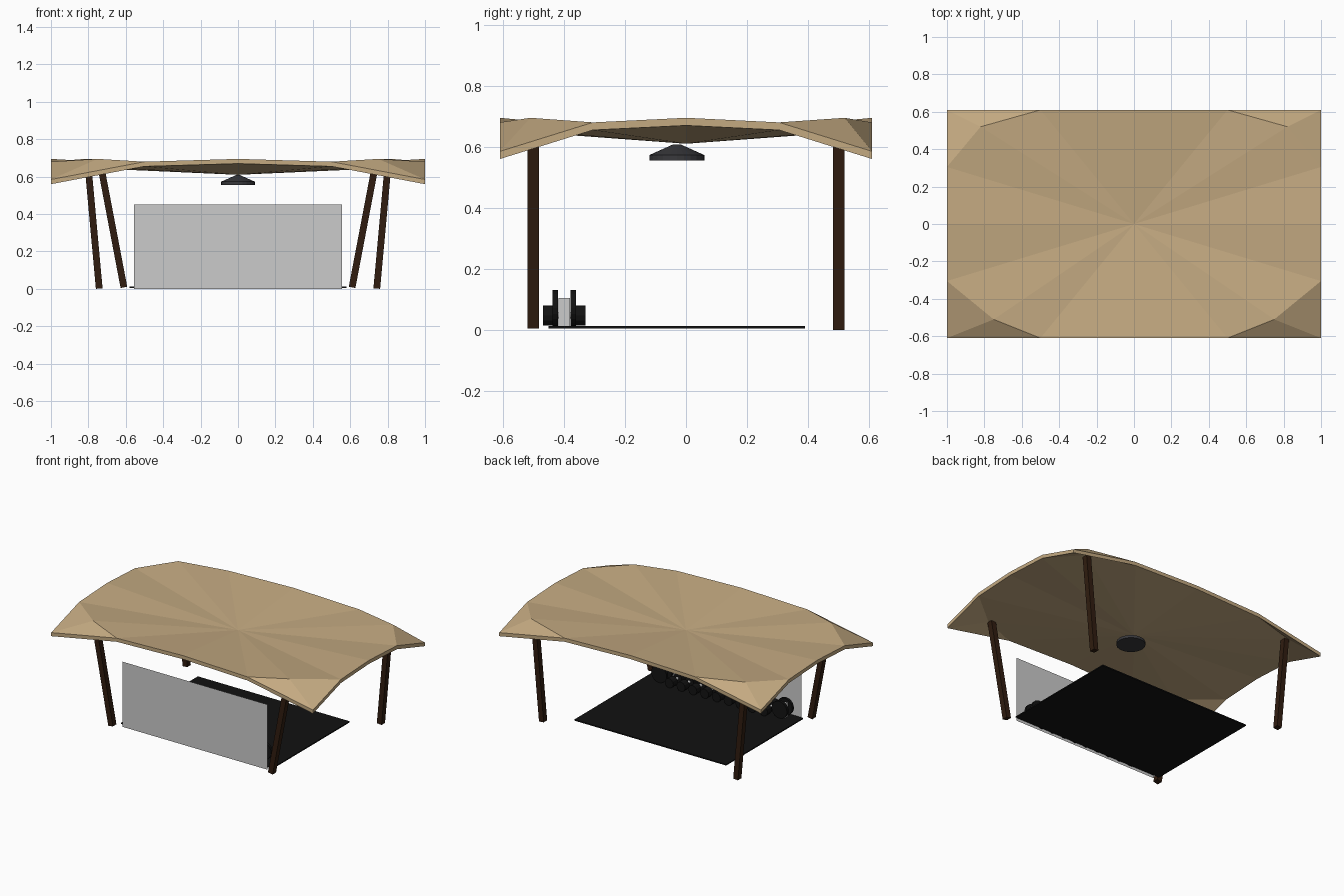
import bpy, bmesh
from math import pi
from mathutils import Vector, Matrix

if "Cube" in bpy.data.objects:
    bpy.data.objects.remove(bpy.data.objects["Cube"])


def material(name, r, g, b):
    m = bpy.data.materials.new(name)
    m.diffuse_color = (r, g, b, 1)
    m.use_nodes = True
    m.node_tree.nodes["Principled BSDF"].inputs["Base Color"].default_value = m.diffuse_color
    return m


TAN = material("canvas", 0.55, 0.40, 0.22)
WOOD = material("dark_wood", 0.03, 0.012, 0.005)
BLACK = material("rubber", 0.006, 0.006, 0.006)
DARK = material("lamp_metal", 0.04, 0.04, 0.045)


def finish(name, bm, mat=None):
    bmesh.ops.recalc_face_normals(bm, faces=bm.faces)
    me = bpy.data.meshes.new(name)
    bm.to_mesh(me)
    bm.free()
    ob = bpy.data.objects.new(name, me)
    bpy.context.collection.objects.link(ob)
    if mat:
        me.materials.append(mat)
    return ob


def add_box(bm, lo, hi):
    lo, hi = Vector(lo), Vector(hi)
    mat = Matrix.Translation((lo + hi) / 2) @ Matrix.Diagonal((*(hi - lo), 1))
    bmesh.ops.create_cube(bm, size=1, matrix=mat)


def add_rod(bm, centre, radius, length, sides=12):
    # cylinder lying along y
    mat = Matrix.Translation(centre) @ Matrix.Rotation(pi / 2, 4, 'X')
    bmesh.ops.create_cone(bm, cap_ends=True, segments=sides, radius1=radius,
                          radius2=radius, depth=length, matrix=mat)


# Roof: arched edges, folded corners, sagging centre
HX, HY = 1.0, 0.61


def roof_skin(bm, drop, fold_z, centre_z):
    heights = {0: 0.695, 0.5: 0.68, 1: 0.585}
    steps = (-1, -0.5, 0, 0.5)
    ring = [(t, -1) for t in steps] + [(1, t) for t in steps]
    ring += [(-t, 1) for t in steps] + [(-1, -t) for t in steps]
    edge = [bm.verts.new((u * HX, v * HY, heights[min(abs(u), abs(v))] - drop))
            for u, v in ring]
    centre = bm.verts.new((0, 0, centre_z))
    folds = [bm.verts.new((x, y, fold_z)) for x, y in
             ((-0.75, -0.51), (0.75, -0.51), (0.82, 0.52), (-0.82, 0.52))]
    for k in range(4):
        i, f = 4 * k, folds[k]
        before, corner, after = edge[i - 1], edge[i], edge[i + 1]
        for tri in ((before, corner, f), (corner, after, f),
                    (edge[i - 2], before, centre), (before, f, centre),
                    (f, after, centre), (after, edge[i + 2], centre)):
            bm.faces.new(tri)
    return edge


bm = bmesh.new()
top = roof_skin(bm, 0, 0.695, 0.637)
bottom = roof_skin(bm, 0.025, 0.652, 0.61)
for i in range(16):
    bm.faces.new((top[i - 1], top[i], bottom[i], bottom[i - 1]))
finish("roof", bm, TAN)

# Leaning posts
for label, foot, head in (("front", (0.61, -0.5, 0.008), (0.738, -0.5, 0.68)),
                          ("back", (0.742, 0.5, 0.002), (0.803, 0.5, 0.67))):
    for side, s in (("left", -1), ("right", 1)):
        a = Vector((s * foot[0], *foot[1:]))
        b = Vector((s * head[0], *head[1:]))
        d = (b - a).normalized()
        y = Vector((0, 1, 0))
        x = y.cross(d)
        rot = Matrix((x, y, d)).transposed().to_4x4()
        bm = bmesh.new()
        bmesh.ops.create_cube(bm, size=1, matrix=Matrix.Translation((a + b) / 2) @ rot
                              @ Matrix.Diagonal((0.036, 0.038, (b - a).length, 1)))
        finish(f"{label}_{side}_post", bm, WOOD)

# Floor mat
bm = bmesh.new()
add_box(bm, (-0.58, -0.45, 0.005), (0.58, 0.39, 0.013))
finish("floor_mat", bm, BLACK)

# Thin mirror panel
bm = bmesh.new()
face = bm.faces.new([bm.verts.new((x, -0.47, z)) for x, z in
                     ((-0.555, 0), (0.555, 0), (0.555, 0.45), (-0.555, 0.45))])
bmesh.ops.inset_individual(bm, faces=[face], thickness=0.05)
finish("mirror_panel", bm)

# Hanging lamp
bm = bmesh.new()
bmesh.ops.create_cone(bm, cap_ends=True, segments=24, radius1=0.09, radius2=0.09,
                      depth=0.018, matrix=Matrix.Translation((0, -0.03, 0.564)))
bmesh.ops.create_cone(bm, cap_ends=True, segments=24, radius1=0.09, radius2=0.012,
                      depth=0.035, matrix=Matrix.Translation((0, -0.03, 0.5905)))
finish("ceiling_lamp", bm, DARK)

# Weight rack: grey end stands, rail, handles
RY = -0.399
bm = bmesh.new()
for s in (-1, 1):
    add_box(bm, (s * 0.475 - 0.012, RY - 0.019, 0.013), (s * 0.475 + 0.012, RY + 0.019, 0.105))
finish("rack_stands", bm)

handles, heads = bmesh.new(), bmesh.new()
for i in range(9):
    x = -0.36 + 0.09 * i
    add_rod(handles, (x, RY, 0.047), 0.01, 0.06)
    for s in (-1, 1):
        add_rod(heads, (x, RY + s * 0.046, 0.047), 0.033, 0.048)
finish("dumbbell_handles", handles)
finish("dumbbell_heads", heads, BLACK)

# Large discs at the rack ends
bm = bmesh.new()
for x in (-0.46, 0.46):
    for s in (-1, 1):
        add_rod(bm, (x, RY + s * 0.029, 0.071), 0.059, 0.018, 20)
finish("weight_discs", bm, BLACK)
